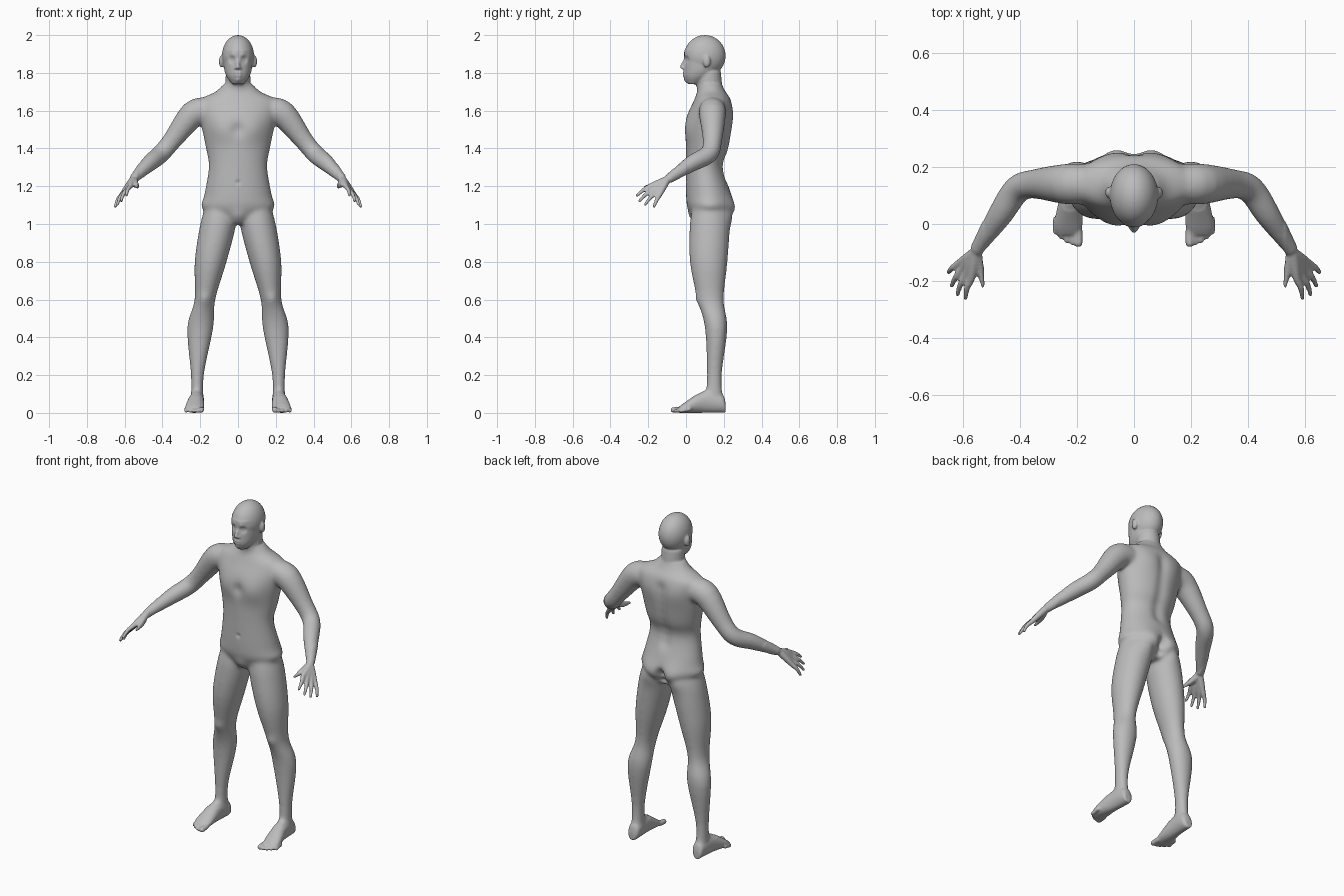
import bpy, bmesh, math
from mathutils import Matrix, Vector

cube = bpy.data.objects.get("Cube")
if cube:
    bpy.data.objects.remove(cube)

bm = bmesh.new()


def smooth_path(rows, steps=4):
    """Pass a Catmull-Rom curve through rows of equal length."""
    rows = [Vector(row) for row in rows]
    last = len(rows) - 1
    path = []
    for i in range(last):
        start, end = rows[i], rows[i + 1]
        slope_in = (end - rows[max(i - 1, 0)]) / 2
        slope_out = (rows[min(i + 2, last)] - start) / 2
        for step in range(steps):
            t = step / steps
            ease = t * t * (3 - 2 * t)
            path.append(start.lerp(end, ease)
                        + slope_in * (t * (1 - t) ** 2)
                        - slope_out * (t * t * (1 - t)))
    return path + [rows[last]]


def circle(count):
    return [(math.cos(math.tau * k / count), math.sin(math.tau * k / count))
            for k in range(count)]


def skin(rings):
    """Bridge rings of points into one closed surface."""
    loops = [[bm.verts.new(point) for point in ring] for ring in rings]
    for low, high in zip(loops, loops[1:]):
        for i in range(len(low)):
            bm.faces.new((low[i - 1], low[i], high[i], high[i - 1]))
    bm.faces.new(reversed(loops[0]))
    bm.faces.new(loops[-1])


def loft(rows, place):
    """Each row is a position and the low and high limits on two axes."""
    rings = []
    for position, a_low, a_high, b_low, b_high in smooth_path(rows):
        ring = []
        for c, s in circle(32):
            a = (a_low + a_high + (a_high - a_low) * c) / 2
            b = (b_low + b_high + (b_high - b_low) * s) / 2
            ring.append(place(position, a, b))
        rings.append(ring)
    skin(rings)


def tube(points, side=1):
    """Round limb through points (x, y, z, radius) with rounded ends."""
    rows = smooth_path(points)
    centres = [Vector((side * row[0], row[1], row[2])) for row in rows]
    radii = [row[3] for row in rows]
    first = centres[0] + (centres[0] - centres[1]).normalized() * radii[0] * .7
    final = centres[-1] + (centres[-1] - centres[-2]).normalized() * radii[-1] * .7
    centres = [first, *centres, final]
    radii = [radii[0] * .6, *radii, radii[-1] * .6]
    rings = []
    for i, (centre, radius) in enumerate(zip(centres, radii)):
        ahead = centres[min(i + 1, len(centres) - 1)]
        along = (ahead - centres[max(i - 1, 0)]).normalized()
        across = along.cross(Vector((.3, .2, 1))).normalized()
        other = along.cross(across)
        rings.append([centre + (across * c + other * s) * radius for c, s in circle(20)])
    skin(rings)


def ellipsoid(centre, size):
    bmesh.ops.create_uvsphere(bm, u_segments=32, v_segments=24, radius=1,
                              matrix=Matrix.LocRotScale(Vector(centre), None, Vector(size)))


def upright(rows):
    """Symmetrical loft from rows of height, half width, front, back."""
    loft([(z, -half, half, front, back) for z, half, front, back in rows],
         lambda z, x, y: (x, y, z))


# Torso, from the groin to the base of the neck
upright([(1, .06, .05, .2), (1.08, .19, .01, .24), (1.15, .18, 0, .24),
         (1.3, .155, 0, .2), (1.4, .17, 0, .23), (1.55, .2, 0, .25),
         (1.65, .21, .04, .24), (1.7, .12, .06, .21), (1.74, .08, .07, .19)])

# Neck, skull, jaw and nose
tube([(0, .13, 1.65, .07), (0, .12, 1.8, .065)])
ellipsoid((0, .1, 1.89), (.085, .11, .11))
upright([(1.74, .03, .01, .07), (1.78, .06, -.01, .14),
         (1.83, .075, -.01, .18), (1.92, .08, -.01, .2)])
tube([(0, 0, 1.88, .007), (0, -.023, 1.83, .011)])

for side in (1, -1):
    # Nostril wing and ear
    ellipsoid((side * .011, -.012, 1.825), (.009, .011, .008))
    ellipsoid((side * .087, .11, 1.86), (.014, .02, .033))

    # Leg: height, inner, outer, front, back
    loft([(1.1, .02, .17, .04, .2), (1, .01, .2, .02, .23), (.8, .06, .23, .02, .22),
          (.6, .12, .23, .06, .2), (.45, .13, .27, .1, .22),
          (.2, .18, .25, .11, .19), (.05, .18, .25, .1, .2)],
         lambda z, x, y: (side * x, y, z))

    # Foot: depth, inner, outer, sole, top
    loft([(.21, .2, .24, 0, .05), (.19, .18, .25, 0, .1), (.1, .18, .26, 0, .12),
          (0, .18, .28, 0, .06), (-.04, .19, .27, 0, .03)],
         lambda y, x, z: (side * x, y, z))

    # Toes shorten along an arc from the big toe outwards
    for toe in range(5):
        x = .195 + .02 * toe
        y = .04 * (toe / 4) ** 2 - .07
        radius = .01 if toe else .015
        tube([(x, y + .05, .02, radius), (x, y, radius, radius)], side)

    # Arm from shoulder to wrist
    tube([(.17, .14, 1.6, .07), (.24, .14, 1.58, .072), (.35, .14, 1.44, .052),
          (.41, .12, 1.37, .05), (.47, .03, 1.32, .045), (.55, -.09, 1.24, .025)], side)

    # Palm bones and fingers fan out from the wrist
    wrist = Vector((.555, -.1, 1.235))
    for finger in range(4):
        t = finger / 3
        knuckle = Vector((.57, -.19, 1.2)).lerp(Vector((.615, -.14, 1.155)), t)
        tip = Vector((.59, -.26, 1.15)).lerp(Vector((.65, -.17, 1.09)), t)
        tip += Vector((.01, -.02, -.01)) * math.sin(math.pi * t)
        bend = knuckle.lerp(tip, .5) + Vector((.005, 0, .005))
        tube([(*wrist, .02), (*wrist.lerp(knuckle, .5), .018), (*knuckle, .014),
              (*bend, .011), (*tip, .008)], side)
    tube([(*wrist, .02), (.54, -.15, 1.21, .018), (.525, -.22, 1.195, .009)], side)

bmesh.ops.recalc_face_normals(bm, faces=bm.faces)
parts = bpy.data.meshes.new("body parts")
bm.to_mesh(parts)
bm.free()
body = bpy.data.objects.new("body", parts)
bpy.context.collection.objects.link(body)

# Fuse the parts into one skin
fuse = body.modifiers.new("fuse", "REMESH")
fuse.mode = "VOXEL"
fuse.voxel_size = .0055
graph = bpy.context.evaluated_depsgraph_get()
fused = bpy.data.meshes.new_from_object(body.evaluated_get(graph))
fused.name = "body"
body.modifiers.clear()
body.data = fused
bpy.data.meshes.remove(parts)

# Blend the joints, keeping hands, feet and face crisp
bm = bmesh.new()
bm.from_mesh(fused)
joints = [v for v in bm.verts if abs(v.co.x) < .53 and .09 < v.co.z < 1.74]
for verts, passes in ((list(bm.verts), 3), (joints, 30)):
    for _ in range(passes):
        bmesh.ops.smooth_vert(bm, verts=verts, factor=.5,
                              use_axis_x=True, use_axis_y=True, use_axis_z=True)


def sculpt(x, y, z, radius, push):
    """Push the skin along y in a soft round area on both sides."""
    for v in bm.verts:
        offset = Vector((abs(v.co.x) - x, v.co.y - y, v.co.z - z)) / radius
        if offset.length < 2.5:
            v.co.y += push * math.exp(-offset.length_squared)


# Face: eye sockets, eyeballs, brows, lips, mouth line, chin
sculpt(.033, 0, 1.87, .017, .014)
sculpt(.033, .01, 1.87, .009, -.006)
sculpt(.03, -.01, 1.893, .015, -.006)
for lip in (1.785, 1.8):
    sculpt(.01, -.01, lip, .009, -.007)
sculpt(.01, -.016, 1.792, .004, .004)
sculpt(0, 0, 1.763, .015, -.008)

# Front: chest, breastbone, navel, groin, kneecaps
sculpt(.09, 0, 1.5, .07, -.012)
sculpt(0, 0, 1.5, .035, .01)
sculpt(0, 0, 1.22, .012, .006)
sculpt(0, .02, 1.03, .04, -.012)
sculpt(.18, .06, .6, .035, -.008)

# Back: shoulder blades, buttocks, cleft, spine
sculpt(.1, .25, 1.58, .07, .008)
sculpt(.075, .23, 1.065, .07, .028)
for height in (1.03, 1.08):
    sculpt(0, .24, height, .028, -.03)
for bone in range(8):
    sculpt(0, .2 + .006 * bone, 1.25 + .05 * bone, .035, -.01)

for face in bm.faces:
    face.smooth = True
bm.to_mesh(fused)
bm.free()

# Plain grey skin
grey = bpy.data.materials.new("skin grey")
grey.use_nodes = True
grey.diffuse_color = (.5, .5, .5, 1)
grey.node_tree.nodes["Principled BSDF"].inputs["Base Color"].default_value = grey.diffuse_color
fused.materials.clear()
fused.materials.append(grey)
